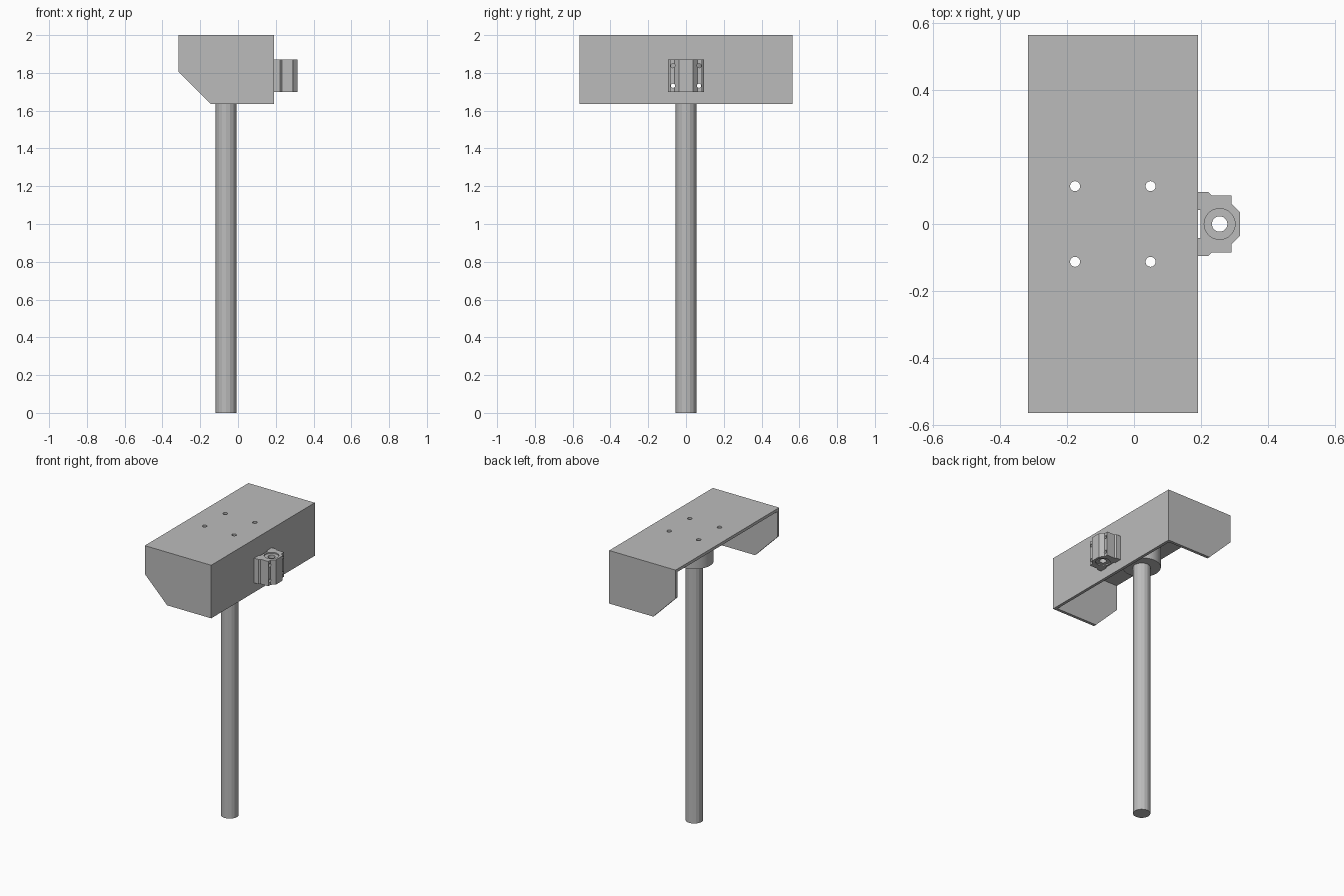
import bpy, bmesh, math
from mathutils import Matrix, Vector

cube = bpy.data.objects.get("Cube")
if cube:
    bpy.data.objects.remove(cube, do_unlink=True)

grey = bpy.data.materials.new("plain grey")
grey.use_nodes = True
grey.diffuse_color = (0.5, 0.5, 0.5, 1)
grey.node_tree.nodes["Principled BSDF"].inputs["Base Color"].default_value = (0.5, 0.5, 0.5, 1)

TOP, WALL = 2.0, 0.02
POST_X = -0.063


def add(name, bm):
    bmesh.ops.recalc_face_normals(bm, faces=bm.faces)
    me = bpy.data.meshes.new(name)
    bm.to_mesh(me)
    bm.free()
    me.materials.append(grey)
    ob = bpy.data.objects.new(name, me)
    bpy.context.scene.collection.objects.link(ob)
    return ob


def prism(name, points, push):
    """Extrude a closed outline along a vector."""
    bm = bmesh.new()
    face = bm.faces.new([bm.verts.new(p) for p in points])
    new = bmesh.ops.extrude_face_region(bm, geom=[face])["geom"]
    bmesh.ops.translate(bm, vec=push, verts=[v for v in new if isinstance(v, bmesh.types.BMVert)])
    return add(name, bm)


def cylinder(name, start, end, radius, sides=32):
    a, b = Vector(start), Vector(end)
    turn = (b - a).to_track_quat('Z', 'Y').to_matrix().to_4x4()
    bm = bmesh.new()
    bmesh.ops.create_cone(bm, cap_ends=True, segments=sides, radius1=radius, radius2=radius,
                          depth=(b - a).length, matrix=Matrix.Translation((a + b) / 2) @ turn)
    return add(name, bm)


def smooth(ob):
    bpy.ops.object.select_all(action='DESELECT')
    ob.select_set(True)
    bpy.context.view_layer.objects.active = ob
    bpy.ops.object.shade_smooth_by_angle(angle=math.radians(30))


def cut(ob, cutter):
    mod = ob.modifiers.new("cut", 'BOOLEAN')
    mod.object = cutter
    mod.solver = 'EXACT'
    cutter.hide_render = True
    cutter.hide_set(True)


# Housing: a clipped box, hollow and open at the back and underneath
side = [(-0.315, TOP), (0.19, TOP), (0.19, 1.635), (-0.145, 1.635), (-0.315, 1.805)]
housing = prism("housing", [(x, -0.563, z) for x, z in side], (0, 1.126, 0))
inner = 0.563 - WALL
floor = [(-0.5, -inner), (0.19 - WALL, -inner), (0.19 - WALL, inner), (-0.5, inner)]
cut(housing, prism("cavity_cutter", [(x, y, 1.5) for x, y in floor], (0, 0, TOP - WALL - 1.5)))

# Four mounting holes in the top
for x in (-1, 1):
    for y in (-1, 1):
        px, py = POST_X + x * 0.1125, y * 0.1125
        cut(housing, cylinder("top_hole_cutter", (px, py, 1.9), (px, py, 2.1), 0.015, 24))

# Post and the collar that holds it under the top
cylinder("post", (POST_X, 0, 0), (POST_X, 0, 1.9), 0.055, 16)
smooth(cylinder("post_collar", (POST_X, 0, 1.78), (POST_X, 0, TOP - WALL), 0.12, 48))

# Bearing block on the wall, with a relief slot on its mounting face
half = [(0.19, 0.042), (0.19, 0.095), (0.222, 0.095), (0.232, 0.085),
        (0.29, 0.085), (0.29, 0.06), (0.315, 0.036)]
outline = [(0.198, 0.042)] + half
outline += [(x, -y) for x, y in reversed(outline)]
block = prism("bearing_block", [(x, y, 1.70) for x, y in outline], (0, 0, 0.17))
cut(block, cylinder("bore_cutter", (0.255, 0, 1.6), (0.255, 0, 1.95), 0.046))

# Bolt holes through block and wall
for y in (-0.069, 0.069):
    for z in (1.732, 1.838):
        bolt = cylinder("bolt_hole_cutter", (0.1, y, z), (0.4, y, z), 0.011, 20)
        cut(block, bolt)
        cut(housing, bolt)

# Bearing sleeve, slightly recessed in the bore
sleeve = cylinder("bearing_sleeve", (0.255, 0, 1.708), (0.255, 0, 1.862), 0.046)
cut(sleeve, cylinder("sleeve_cutter", (0.255, 0, 1.6), (0.255, 0, 1.95), 0.023))
